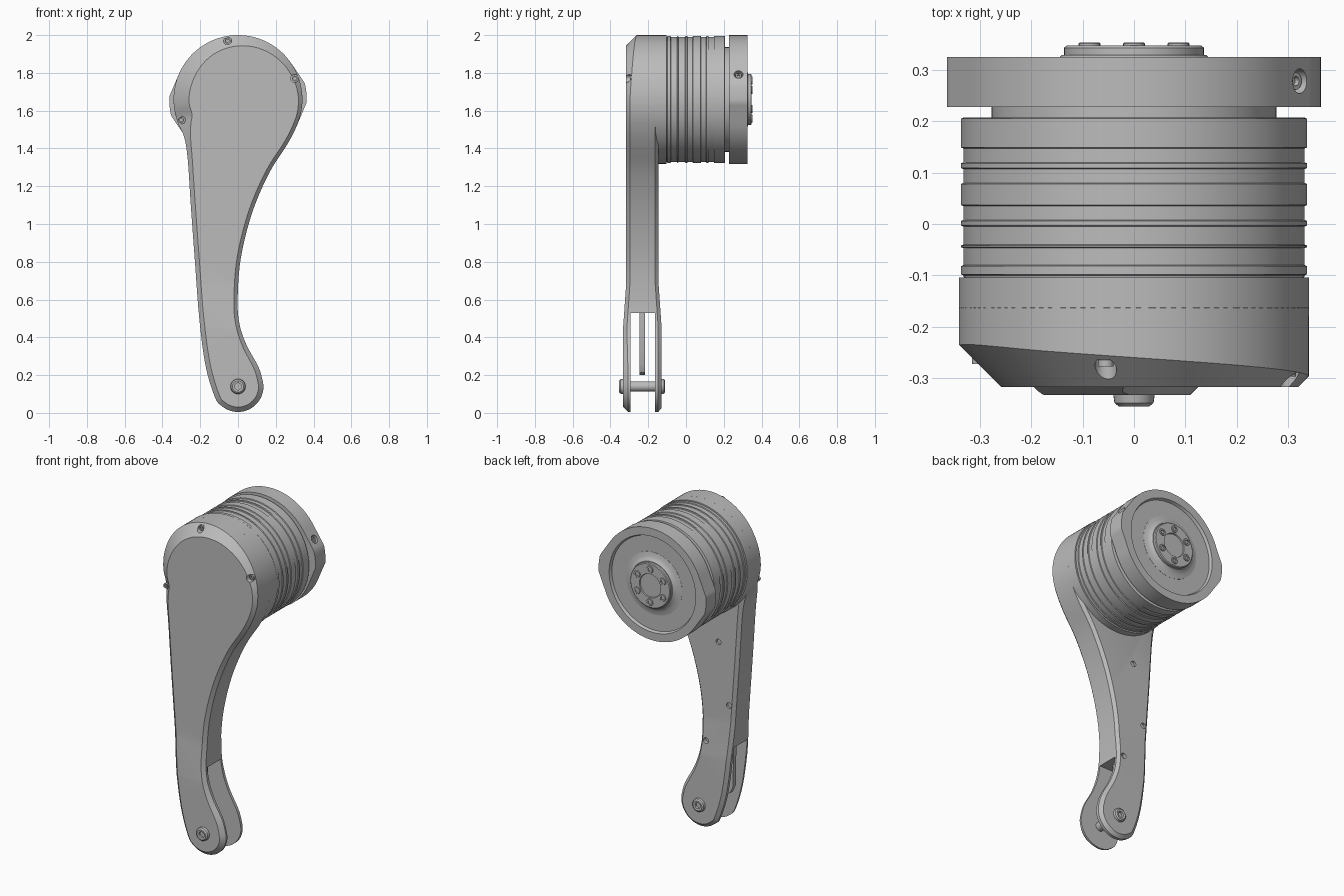
import bpy, bmesh, math
from mathutils import Vector

if "Cube" in bpy.data.objects:
    bpy.data.objects.remove(bpy.data.objects["Cube"], do_unlink=True)

grey = bpy.data.materials.new("satin grey metal")
grey.use_nodes = True
grey.diffuse_color = (0.5, 0.5, 0.5, 1)
grey.node_tree.nodes["Principled BSDF"].inputs["Base Color"].default_value = (0.5, 0.5, 0.5, 1)

HEAD = Vector((0, 0, 1.659))
R = 0.341
BACK = Vector((0, 1, 0))


def loft(bm, rings, cap=True):
    """Skin closed rings of equal length with quads, with optional end caps."""
    loops = [[bm.verts.new(p) for p in ring] for ring in rings]
    n = len(loops[0])
    for a, b in zip(loops, loops[1:]):
        for i in range(n):
            bm.faces.new((a[i], a[(i + 1) % n], b[(i + 1) % n], b[i]))
    if cap:
        bm.faces.new(loops[0])
        bm.faces.new(loops[-1])


def finish(name, bm, cuts=()):
    bmesh.ops.recalc_face_normals(bm, faces=bm.faces[:])
    mesh = bpy.data.meshes.new(name)
    bm.to_mesh(mesh)
    bm.free()
    mesh.materials.append(grey)
    ob = bpy.data.objects.new(name, mesh)
    bpy.context.collection.objects.link(ob)
    bpy.ops.object.select_all(action='DESELECT')
    ob.select_set(True)
    bpy.context.view_layer.objects.active = ob
    for cutter in cuts:
        mod = ob.modifiers.new("cut", 'BOOLEAN')
        mod.operation = 'DIFFERENCE'
        mod.object = cutter
        bpy.ops.object.modifier_apply(modifier=mod.name)
    for cutter in cuts:
        bpy.data.objects.remove(cutter, do_unlink=True)
    bpy.ops.object.shade_smooth_by_angle(angle=math.radians(28))
    return ob


def lathe(name, profile, centre=HEAD, axis=BACK, sides=96):
    """Turn (radius, distance along axis) pairs about an axis."""
    q = axis.to_track_quat('Z', 'Y')
    bm = bmesh.new()
    turn = [2 * math.pi * i / sides for i in range(sides)]
    loft(bm, [[centre + q @ Vector((r * math.cos(t), r * math.sin(t), h)) for t in turn]
              for r, h in profile])
    return finish(name, bm)


def rod(name, radius, start, end, centre, axis=BACK, sides=24):
    return lathe(name, [(radius, start), (radius, end)], centre, axis, sides)


def box(name, low, high):
    bm = bmesh.new()
    x0, y0, z0 = low
    x1, y1, z1 = high
    loft(bm, [[(x0, y0, z), (x1, y0, z), (x1, y1, z), (x0, y1, z)] for z in (z0, z1)])
    return finish(name, bm)


def smooth_loop(points, steps=5):
    """Closed Catmull-Rom curve through the points."""
    out, n = [], len(points)
    for i in range(n):
        a, b, c, d = (points[(i + k) % n] for k in (-1, 0, 1, 2))
        for s in range(steps):
            t = s / steps
            out.append(0.5 * (2 * b + (c - a) * t + (2 * a - 5 * b + 4 * c - d) * t * t
                              + (3 * b - a - 3 * c + d) * t ** 3))
    return out


# Arm outline as (x, z, front bevel width): head arc, left edge, foot arc, right edge
outline = []
for deg in range(-25, 201, 15):
    a = math.radians(deg)
    bevel = 0.02 + 0.062 * max(0, min(1, deg / 150))
    outline.append((R * math.cos(a), HEAD.z + R * math.sin(a), bevel))
outline += [(-0.285, 1.46, 0.035), (-0.266, 1.34, 0.024), (-0.25, 1.1, 0.024),
            (-0.228, 0.8, 0.024), (-0.205, 0.5, 0.024), (-0.172, 0.25, 0.026)]
for deg in range(205, 381, 25):
    a = math.radians(deg)
    outline.append((0.135 * math.cos(a), 0.14 + 0.135 * math.sin(a), 0.026))
outline += [(0.105, 0.25, 0.025), (0.045, 0.36, 0.022), (0.008, 0.47, 0.02),
            (-0.002, 0.6, 0.02), (0.015, 0.82, 0.02), (0.075, 1.06, 0.02),
            (0.165, 1.27, 0.02), (0.26, 1.42, 0.02)]
curve = smooth_loop([Vector(p) for p in outline])


def inset_ring(y, amount, depth=0):
    """Ring at depth y, drawn in by a share of the bevel width and sunk by it."""
    ring = []
    for i, p in enumerate(curve):
        t = curve[(i + 1) % len(curve)] - curve[i - 1]
        normal = Vector((-t.y, t.x)).normalized()
        w = p.z
        ring.append((p.x + normal.x * w * amount, y + w * depth, p.y + normal.y * w * amount))
    return ring


bm = bmesh.new()
loft(bm, [inset_ring(-0.317, 1), inset_ring(-0.317, 0, 1.0),
          inset_ring(-0.163, 0), inset_ring(-0.145, 0.8)])
# The foot flares thicker, front and back
for z in (0.45, 0.68):
    bmesh.ops.bisect_plane(bm, geom=bm.verts[:] + bm.edges[:] + bm.faces[:],
                           plane_co=(0, 0, z), plane_no=(0, 0, 1))
for v in bm.verts:
    t = max(0, min(1, (0.68 - v.co.z) / 0.23))
    v.co.y += math.copysign(0.016 * t, v.co.y + 0.23)

front_screws = [(-0.055, 1.97, -0.265), (0.30, 1.77, -0.285), (-0.30, 1.55, -0.26)]
back_holes = [(-0.118, 1.16), (-0.19, 0.79), (-0.04, 0.54)]
cuts = [box("fork_cutter", (-0.5, -0.295, -0.2), (0.5, -0.165, 0.53))]
cuts += [rod("screw_cutter", 0.021, -0.4, y, Vector((x, 0, z))) for x, z, y in front_screws]
cuts += [rod("hole_cutter", 0.017, -0.158, -0.08, Vector((x, 0, z))) for x, z in back_holes]
finish("arm", bm, cuts)

# Recessed screws on the front bevel
for x, z, y in front_screws:
    lathe("front_screw", [(0.015, y + 0.004), (0.015, y - 0.012), (0.008, y - 0.012),
                          (0.008, y - 0.004)], Vector((x, 0, z)), sides=20)

# Blade inside the fork
blade = bmesh.new()
side = [(-0.17, 0.55), (-0.165, 0.26), (-0.145, 0.215), (-0.11, 0.2), (-0.075, 0.215),
        (-0.055, 0.26), (-0.05, 0.55)]
loft(blade, [[(x, y, z) for x, z in side] for y in (-0.245, -0.218)])
finish("fork_blade", blade)

# Pivot pin with domed, socketed heads
foot = Vector((0, 0, 0.14))
lathe("pivot_pin", [(0.018, -0.340), (0.018, -0.353), (0.03, -0.355), (0.038, -0.348),
                    (0.041, -0.328), (0.027, -0.328), (0.027, -0.134), (0.041, -0.134),
                    (0.038, -0.116), (0.03, -0.11), (0.018, -0.112), (0.018, -0.125)], foot, sides=32)

# Head housing and ribbed drum with a narrow neck
lathe("head_housing", [(R, -0.18), (R, -0.104), (0.3, -0.104)])
bands = [(-0.1, -0.08), (-0.047, -0.04), (-0.005, 0.008), (0.035, 0.08), (0.107, 0.12), (0.147, 0.207)]
ribs = [(0.33, -0.11)]
for y0, y1 in bands:
    ribs += [(0.332, y0), (0.337, y0 + 0.002), (0.337, y1 - 0.002), (0.332, y1)]
lathe("ribbed_drum", ribs)
rod("neck", 0.277, 0.19, 0.24, HEAD, sides=96)


# Two-lobed flange with a dished back
def flange_radius(angle, half=0.5):
    d = abs((angle - 0.1 + math.pi / 2) % math.pi - math.pi / 2)
    return min(0.364, R / math.cos(half - d)) if d < half else R


def flange_ring(y, radius):
    turn = [2 * math.pi * i / 144 for i in range(144)]
    return [(radius(t) * math.cos(t), y, HEAD.z + radius(t) * math.sin(t)) for t in turn]


bm = bmesh.new()
loft(bm, [flange_ring(0.228, flange_radius), flange_ring(0.325, flange_radius),
          flange_ring(0.325, lambda t: 0.292), flange_ring(0.308, lambda t: 0.285)])
screw_at = Vector((0.315, 0.278, 1.785))
screw_axis = Vector((0.75, 0, 0.66)).normalized()
finish("flange", bm, [rod("set_screw_cutter", 0.024, -0.025, 0.1, screw_at, screw_axis)])
lathe("set_screw", [(0.017, -0.03), (0.017, 0.0), (0.009, 0.0), (0.009, -0.01)],
      screw_at, screw_axis, 20)

# Hub with a bolted cover
lathe("hub", [(0.19, 0.3), (0.19, 0.309), (0.165, 0.313), (0.15, 0.32), (0.14, 0.329), (0.1, 0.329)])
lathe("hub_cover", [(0.136, 0.32), (0.136, 0.343), (0.131, 0.347), (0.072, 0.347), (0.07, 0.34)])
for i in range(6):
    a = math.radians(60 * i + 30)
    spot = HEAD + Vector((0.1 * math.cos(a), 0, 0.1 * math.sin(a)))
    lathe("cover_bolt", [(0.021, 0.34), (0.021, 0.351), (0.019, 0.353), (0.011, 0.353),
                         (0.011, 0.346)], spot, sides=20)
